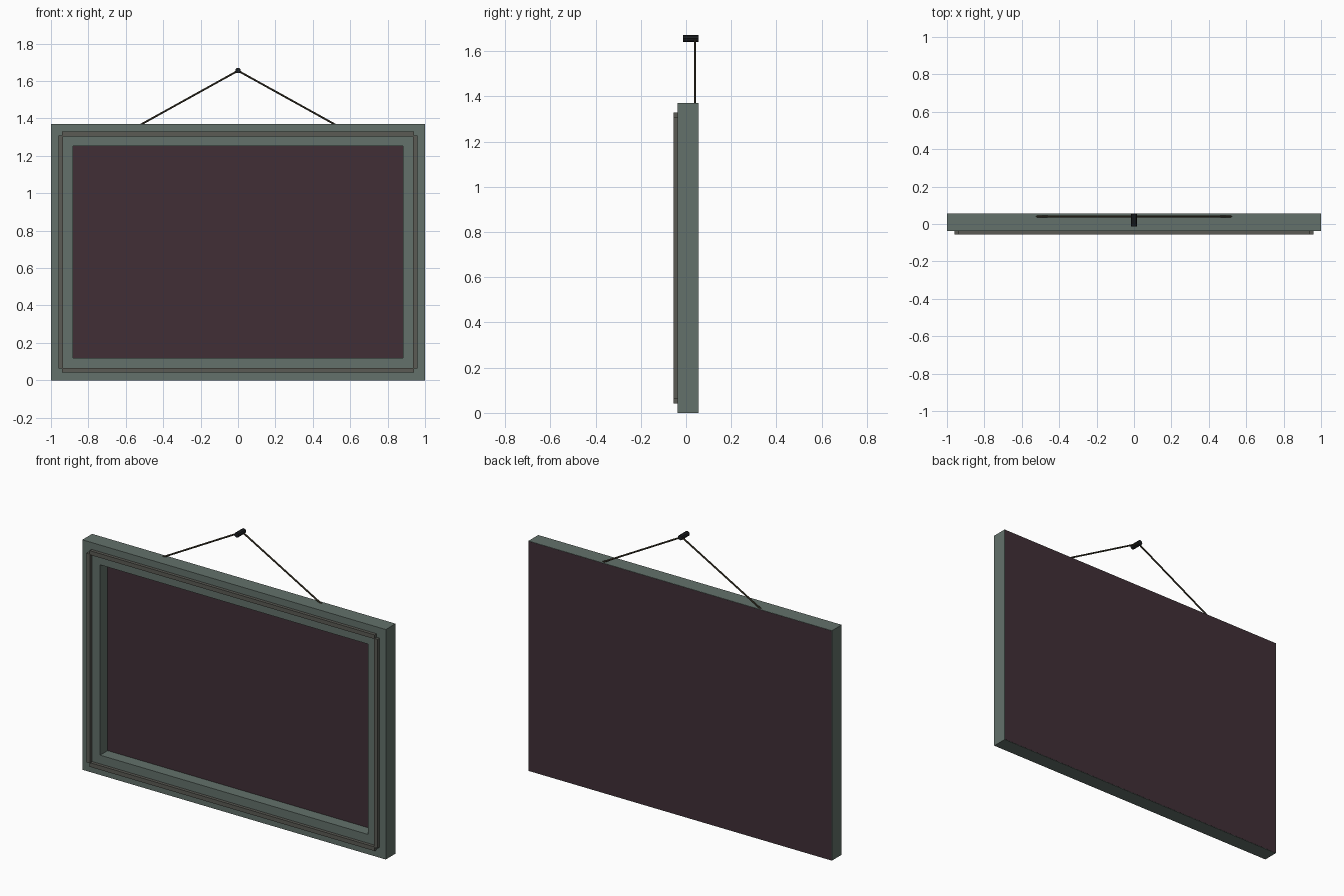
import bpy, bmesh, math
from mathutils import Vector

if "Cube" in bpy.data.objects:
    bpy.data.objects.remove(bpy.data.objects["Cube"])


def material(name, rgb):
    m = bpy.data.materials.new(name)
    m.diffuse_color = (*rgb, 1.0)
    m.use_nodes = True
    m.node_tree.nodes["Principled BSDF"].inputs["Base Color"].default_value = m.diffuse_color
    return m


FRAME = material("frame_paint", (0.125, 0.165, 0.145))
TRIM = material("trim_paint", (0.105, 0.105, 0.09))
CANVAS = material("dark_canvas", (0.052, 0.028, 0.037))
CORD = material("cord_brown", (0.06, 0.05, 0.03))
IRON = material("nail_iron", (0.012, 0.014, 0.016))


def box(name, lo, hi, mat):
    lo, hi = Vector(lo), Vector(hi)
    bpy.ops.mesh.primitive_cube_add(size=1, location=(lo + hi) / 2)
    o = bpy.context.object
    o.name = name
    o.scale = hi - lo
    bpy.ops.object.transform_apply(location=False, rotation=False, scale=True)
    o.data.materials.append(mat)
    return o


def rod(name, a, b, radius, sides, mat):
    a, b = Vector(a), Vector(b)
    bpy.ops.mesh.primitive_cylinder_add(vertices=sides, radius=radius,
                                        depth=(b - a).length, location=(a + b) / 2)
    o = bpy.context.object
    o.name = name
    o.rotation_euler = (b - a).to_track_quat('Z', 'Y').to_euler()
    o.data.materials.append(mat)
    return o


# Frame: flat rectangular ring pulled back into depth
H = 1.37
FRONT, BACK = -0.037, 0.055
bm = bmesh.new()


def rect(x, z0, z1):
    return [bm.verts.new((px, FRONT, pz)) for px, pz in
            ((-x, z0), (x, z0), (x, z1), (-x, z1))]


outer, inner = rect(1.0, 0.0, H), rect(0.883, 0.118, 1.252)
ring = [bm.faces.new((outer[i], outer[(i + 1) % 4], inner[(i + 1) % 4], inner[i]))
        for i in range(4)]
ext = bmesh.ops.extrude_face_region(bm, geom=ring, use_keep_orig=True)
moved = [g for g in ext["geom"] if isinstance(g, bmesh.types.BMVert)]
bmesh.ops.translate(bm, verts=moved, vec=(0, BACK - FRONT, 0))
bmesh.ops.recalc_face_normals(bm, faces=bm.faces[:])
mesh = bpy.data.meshes.new("frame")
bm.to_mesh(mesh)
bm.free()
mesh.materials.append(FRAME)
bpy.context.collection.objects.link(bpy.data.objects.new("frame", mesh))

# Canvas board: covers the whole back, recessed behind the opening
box("canvas_board", (-0.998, 0.034, 0.002), (0.998, 0.0555, H - 0.002), CANVAS)

# Raised trim bars on the face, with stepped corners
for side, s in (("left", -1), ("right", 1)):
    x0, x1 = sorted((s * 0.935, s * 0.96))
    box(f"trim_{side}", (x0, -0.056, 0.062), (x1, -0.03, 1.308), TRIM)
for side, z in (("bottom", 0.041), ("top", 1.304)):
    box(f"trim_{side}", (-0.94, -0.0555, z), (0.94, -0.03, z + 0.025), TRIM)

# Hanging cord, running from the nail into the top of the frame
for side, s in (("left", -1), ("right", 1)):
    rod(f"cord_{side}", (0, 0.04, 1.655), (s * 0.525, 0.04, 1.364), 0.005, 8, CORD)

# Nail the cord hangs from
rod("nail", (0, -0.014, 1.656), (0, 0.0555, 1.656), 0.015, 8, IRON)
